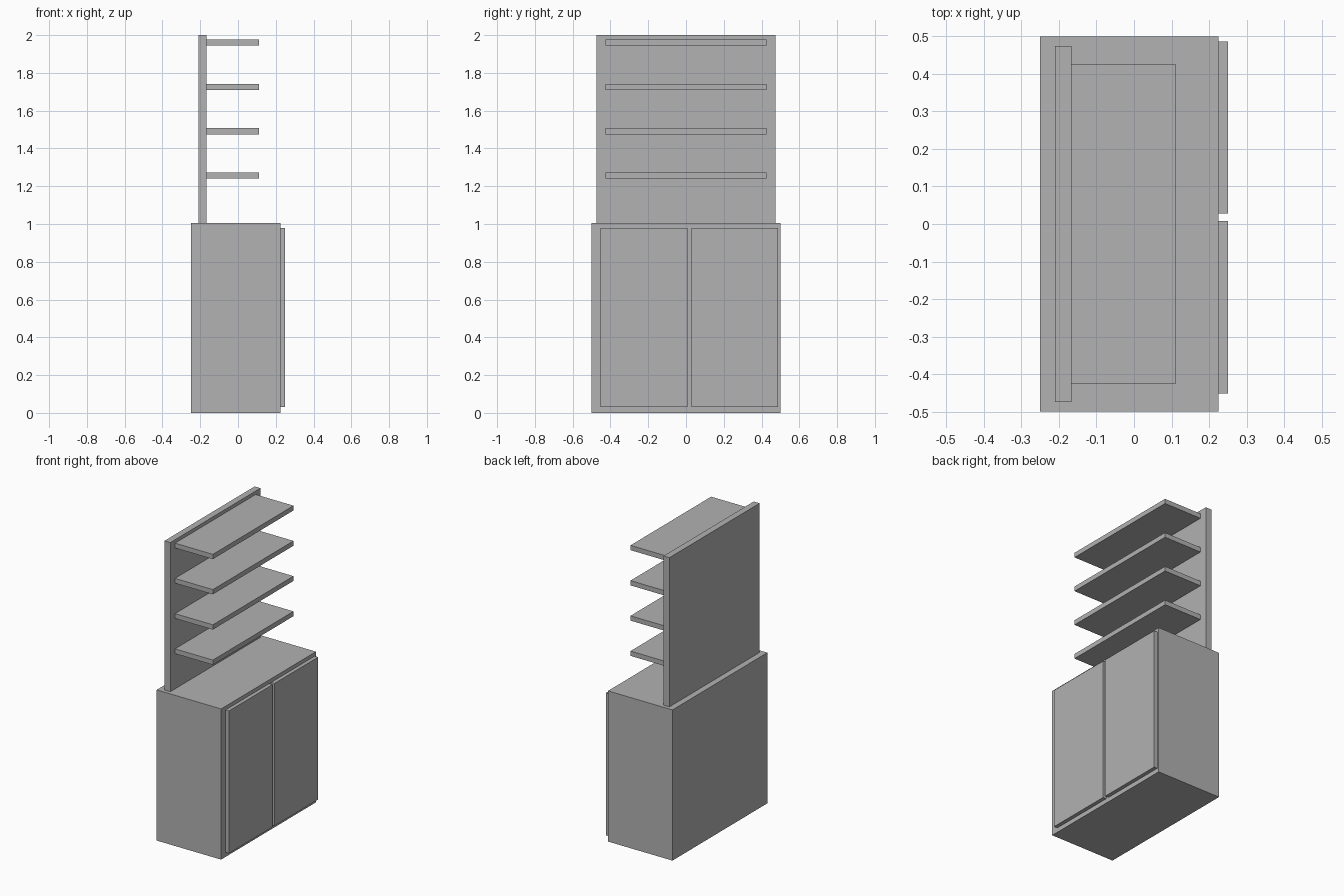
import bpy

cube = bpy.data.objects.get("Cube")
if cube:
    bpy.data.objects.remove(cube, do_unlink=True)

# Single flat grey for the whole piece
grey = bpy.data.materials.new("plain grey")
grey.use_nodes = True
colour = (0.445, 0.445, 0.445, 1)
grey.diffuse_color = colour
grey.node_tree.nodes["Principled BSDF"].inputs["Base Color"].default_value = colour


def box(name, x, y, z):
    """Box from its (low, high) range on each axis."""
    spans = (x, y, z)
    bpy.ops.mesh.primitive_cube_add(size=1, location=[(a + b) / 2 for a, b in spans])
    obj = bpy.context.object
    obj.name = name
    obj.scale = [b - a for a, b in spans]
    bpy.ops.object.transform_apply(location=False, rotation=False, scale=True)
    obj.data.materials.append(grey)
    return obj


# Lower cabinet
box("cabinet", (-0.25, 0.225), (-0.5, 0.5), (0, 1.005))

# Two doors on the +x side, slightly off centre
for name, y in (("right_door", (-0.452, 0.008)), ("left_door", (0.028, 0.487))):
    box(name, (0.225, 0.25), y, (0.03, 0.98))

# Upright back panel standing on the cabinet
box("back_panel", (-0.21, -0.167), (-0.475, 0.475), (1.005, 2))

# Four evenly spaced shelves
for i in range(4):
    z = 1.24 + i * 0.235
    box(f"shelf_{i + 1}", (-0.167, 0.112), (-0.425, 0.425), (z, z + 0.032))
